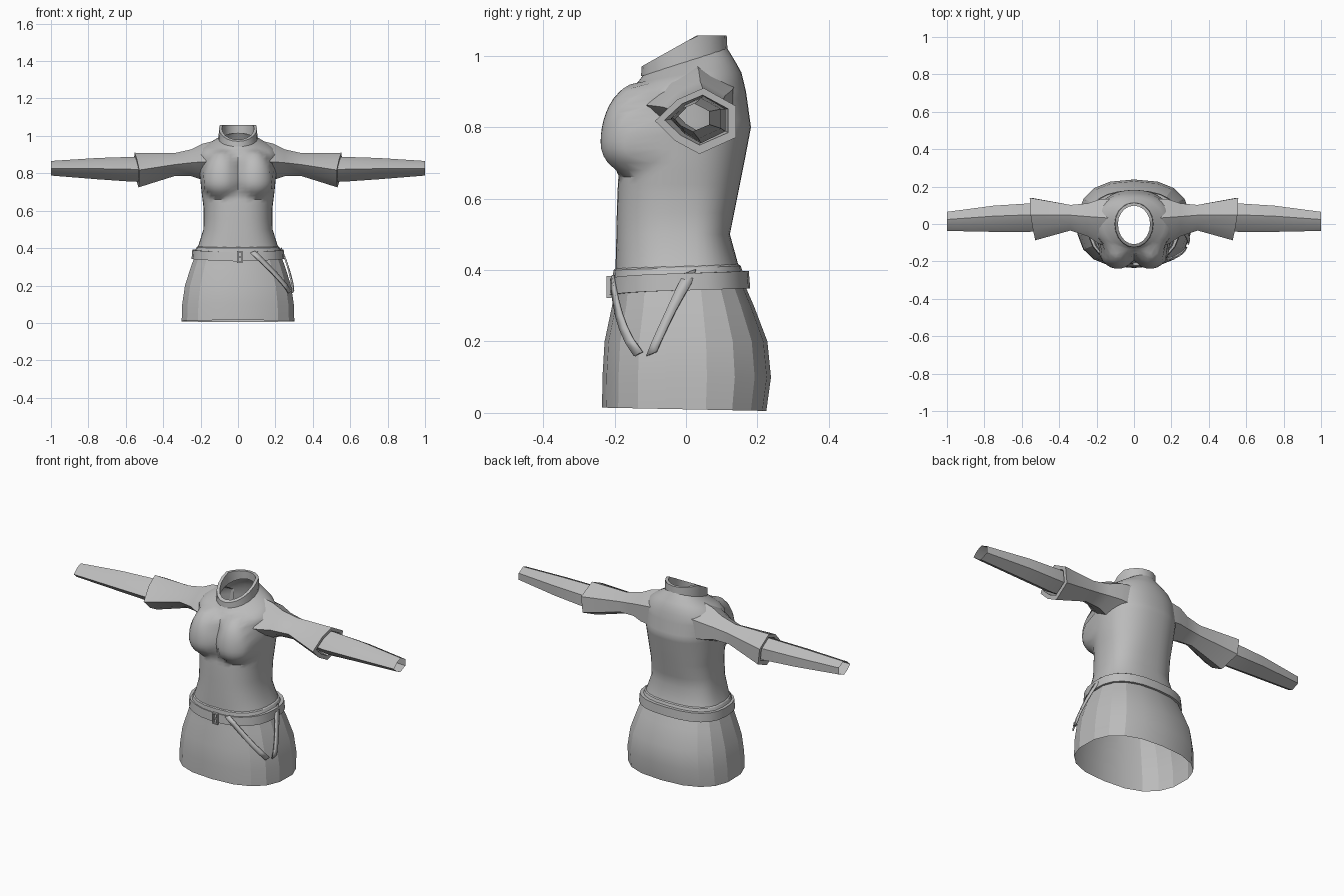
import bpy, bmesh, math
from mathutils import Vector

cube = bpy.data.objects.get("Cube")
if cube:
    bpy.data.objects.remove(cube, do_unlink=True)

cloth = bpy.data.materials.new("grey_cloth")
cloth.use_nodes = True
grey = (0.5, 0.5, 0.5, 1)
cloth.diffuse_color = grey
cloth.node_tree.nodes["Principled BSDF"].inputs["Base Color"].default_value = grey

# Garment profile: height, half width, front y, back y, tilt, roundness
PROFILE = [
    (0.01, 0.305, -0.235, 0.225, -0.02, 2.5),
    (0.10, 0.302, -0.234, 0.238, 0, 2.5),
    (0.20, 0.287, -0.228, 0.228, 0, 2.5),
    (0.30, 0.255, -0.207, 0.19, 0, 2.5),
    (0.38, 0.225, -0.197, 0.155, 0, 2.5),
    (0.42, 0.21, -0.197, 0.145, 0, 2.5),
    (0.50, 0.185, -0.195, 0.123, 0, 2.5),
    (0.60, 0.182, -0.193, 0.143, 0, 2.4),
    (0.70, 0.195, -0.187, 0.163, 0, 2.3),
    (0.80, 0.205, -0.178, 0.182, 0, 2.3),
    (0.90, 0.21, -0.155, 0.168, 0, 2.2),
    (0.935, 0.19, -0.143, 0.155, 0.12, 2.1),
    (0.965, 0.14, -0.13, 0.13, 0.25, 2),
    (0.985, 0.10, -0.12, 0.115, 0.32, 2),
]


def body(angle, s, gap=0.0):
    """Point on the garment; angle 0 is the front, positive goes to its left."""
    s = min(max(s, PROFILE[0][0]), PROFILE[-1][0])
    for lo, hi in zip(PROFILE, PROFILE[1:]):
        if s <= hi[0]:
            break
    t = (s - lo[0]) / (hi[0] - lo[0])
    _, half, front, back, tilt, power = [p + (q - p) * t for p, q in zip(lo, hi)]
    si, co = math.sin(angle), math.cos(angle)
    x = math.copysign(abs(si) ** (2 / power), si) * (half + gap)
    depth = abs(co) ** (2 / power)
    y = depth * (front - gap) if co > 0 else depth * (back + gap)
    z = s + tilt * y
    # Bust swelling, with a longer slope above than below
    if co > 0:
        tall = 0.17 if z > 0.755 else 0.095
        d = ((abs(x) - 0.085) / 0.105) ** 2 + ((z - 0.755) / tall) ** 2
        if d < 1:
            y = min(y, -0.13 - 0.11 * math.sqrt(1 - d))
    return Vector((x, y, z))


def loft(name, rings, closed=True, smooth=25, mirror=False, thickness=0):
    bm = bmesh.new()
    rows = [[bm.verts.new(p) for p in ring] for ring in rings]
    for low, high in zip(rows, rows[1:]):
        n = len(low)
        for i in range(n if closed else n - 1):
            j = (i + 1) % n
            bm.faces.new((low[i], low[j], high[j], high[i]))
    bmesh.ops.recalc_face_normals(bm, faces=bm.faces)
    mesh = bpy.data.meshes.new(name)
    bm.to_mesh(mesh)
    bm.free()
    obj = bpy.data.objects.new(name, mesh)
    bpy.context.collection.objects.link(obj)
    mesh.materials.append(cloth)
    if mirror:
        obj.modifiers.new("mirror", "MIRROR")
    if thickness:
        solid = obj.modifiers.new("thickness", "SOLIDIFY")
        solid.thickness = thickness
        solid.offset = 0
    bpy.ops.object.select_all(action="DESELECT")
    bpy.context.view_layer.objects.active = obj
    obj.select_set(True)
    bpy.ops.object.shade_smooth_by_angle(angle=math.radians(smooth))
    return obj


def around(count):
    return [2 * math.pi * i / count for i in range(count)]


# Skirt, open at the hem
loft("skirt", [[body(a, s) for a in around(18)]
               for s in (0.01, 0.1, 0.2, 0.3, 0.36)], smooth=18)

# Bodice, with closer rings over the bust
levels = [0.35, 0.38, 0.42, 0.5, 0.56, 0.62]
levels += [0.64 + 0.02 * i for i in range(14)]
levels += [0.915, 0.935, 0.95, 0.965, 0.985]
loft("bodice", [[body(a, s) for a in around(40)] for s in levels], smooth=35)

# Hem of the bodice above the belt
loft("bodice_hem", [[body(a, s + 0.012 * math.sin(a / 2) ** 2, gap)
                     for a in around(24)]
                    for s, gap in ((0.375, 0.008), (0.40, 0.006), (0.405, 0))])


# Collar: slanted band with a folded inner wall
def collar_ring(gap, top):
    ring = []
    for a in around(20):
        x = (0.1 + gap) * math.sin(a)
        co = math.cos(a)
        y = -co * ((0.122 if co > 0 else 0.112) + gap)
        z = min(1.057, 1.04 + 0.56 * y) if top else 0.983 + 0.32 * y
        ring.append((x, y, z))
    return ring


loft("collar", [collar_ring(0.004, False), collar_ring(0.002, True),
                collar_ring(-0.014, True), collar_ring(-0.014, False)], smooth=30)

# Sleeve cross-section in a unit square
SECTION = [(-1, 0), (-0.45, 0.65), (0.2, 1), (1, 0.45),
           (1, -0.5), (0.1, -1), (-0.5, -0.6)]


def arm_rings(stations, slant=0.0):
    rings = []
    for x, y0, y1, z0, z1 in stations:
        lean = slant if x > 0.45 else 0
        ring = []
        for u, v in SECTION:
            y = (y0 + y1) / 2 + u * (y1 - y0) / 2
            z = (z0 + z1) / 2 + v * (z1 - z0) / 2
            ring.append((x + lean * (y + z - 0.84), y, z))
        rings.append(ring)
    return rings


# Upper sleeves flare into a turned-in cuff
loft("upper_sleeves", arm_rings([
    (0.12, -0.125, 0.135, 0.75, 0.975),
    (0.19, -0.105, 0.13, 0.765, 0.958),
    (0.25, -0.065, 0.11, 0.785, 0.928),
    (0.34, -0.035, 0.102, 0.785, 0.908),
    (0.54, -0.087, 0.14, 0.725, 0.91),
    (0.54, -0.06, 0.118, 0.75, 0.89),
    (0.48, -0.04, 0.105, 0.76, 0.885)], slant=0.11), mirror=True)

# Lower sleeves, open at the wrist
loft("lower_sleeves", arm_rings([
    (0.44, -0.03, 0.1, 0.765, 0.88),
    (0.56, -0.042, 0.11, 0.755, 0.888),
    (0.75, -0.042, 0.098, 0.768, 0.882),
    (1.0, -0.037, 0.065, 0.788, 0.866)]), mirror=True)


# Belt, dipping at the front
def belt_ring(rise, gap):
    ring = []
    for a in around(24):
        p = body(a, 0.355, gap)
        p.z = 0.353 + 0.02 * math.sin(a / 2) + rise
        ring.append(p)
    return ring


loft("belt", [belt_ring(-0.024, 0.0), belt_ring(-0.024, 0.014),
              belt_ring(0.024, 0.01), belt_ring(0.024, -0.008)], smooth=30)


# Hanging straps laid over the skirt
def strap(name, a0, a1, z0, z1, width):
    steps = 6
    rings = []
    for i in range(steps + 1):
        t = i / steps
        a, z = a0 + (a1 - a0) * t, z0 + (z1 - z0) * t
        rings.append([body(a - width, z - 0.006, 0.014),
                      body(a + width, z + 0.006, 0.014)])
    loft(name, rings, closed=False, thickness=0.008)


strap("front_strap", 0.25, 1.08, 0.38, 0.165, 0.055)
strap("side_strap", 1.62, 1.25, 0.395, 0.165, 0.06)

# Buckle frame and prong at the front of the belt
for name, x, z, size in [("buckle_left", 0.022, 0.352, (0.007, 0.014, 0.06)),
                         ("buckle_right", -0.002, 0.352, (0.007, 0.014, 0.06)),
                         ("buckle_top", 0.01, 0.38, (0.03, 0.014, 0.007)),
                         ("buckle_bottom", 0.01, 0.325, (0.03, 0.014, 0.007)),
                         ("buckle_prong", 0.01, 0.352, (0.03, 0.01, 0.006))]:
    bpy.ops.mesh.primitive_cube_add(size=1, location=(x, -0.216, z))
    part = bpy.context.object
    part.name = name
    part.scale = size
    part.data.materials.append(cloth)
